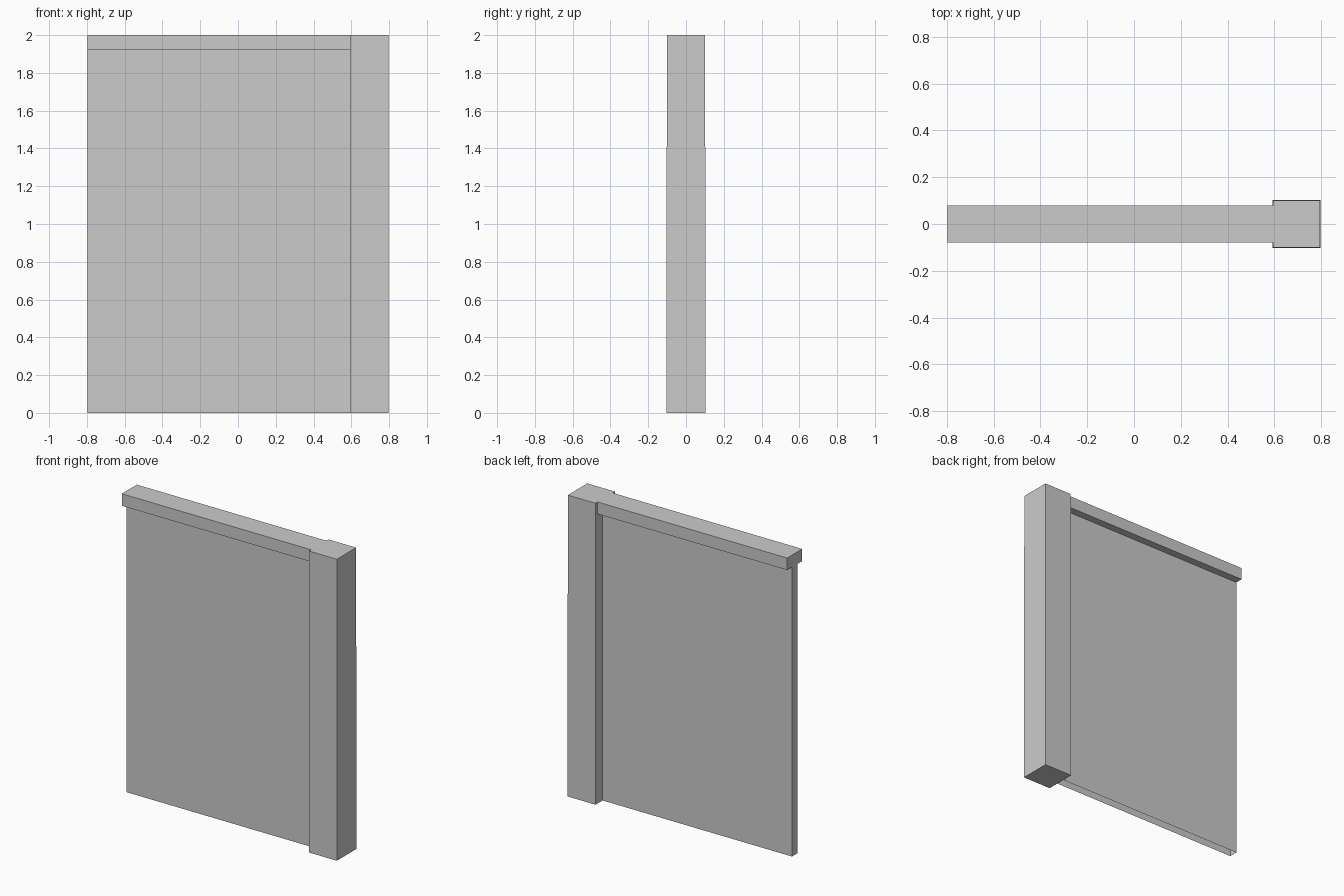
import bpy
import bmesh

if "Cube" in bpy.data.objects:
    bpy.data.objects.remove(bpy.data.objects["Cube"])


def box(name, x, y_half, z, top_scale=1.0, open_bottom=False):
    """Box from x/z ranges, centred on y, with optional taper and open underside."""
    bm = bmesh.new()
    bmesh.ops.create_cube(bm, size=1)
    for v in bm.verts:
        s = top_scale if v.co.z > 0 else 1.0
        v.co.x = (x[0] + x[1]) / 2 + v.co.x * (x[1] - x[0]) * s
        v.co.y *= 2 * y_half * s
        v.co.z = z[1] if v.co.z > 0 else z[0]
    bm.normal_update()
    if open_bottom:
        bottom = [f for f in bm.faces if f.normal.z < -0.9]
        bmesh.ops.delete(bm, geom=bottom, context='FACES_ONLY')
    mesh = bpy.data.meshes.new(name)
    bm.to_mesh(mesh)
    bm.free()
    obj = bpy.data.objects.new(name, mesh)
    bpy.context.collection.objects.link(obj)
    return obj


LEFT, RIGHT, HEIGHT = -0.798, 0.798, 2.0
POST_W = 0.206
POST_LEFT = RIGHT - POST_W
RAIL_BOTTOM = 1.92

# Square post, very slightly narrower at the top
box("end_post", (POST_LEFT, RIGHT), POST_W / 2, (0, HEIGHT), top_scale=0.985)

# Rail along the top of the wall
box("top_rail", (LEFT, POST_LEFT + 0.002), 0.079, (RAIL_BOTTOM, HEIGHT))

# Thin wall panel, hollow and open underneath
box("wall_panel", (LEFT, POST_LEFT), 0.029, (0, RAIL_BOTTOM), open_bottom=True)
